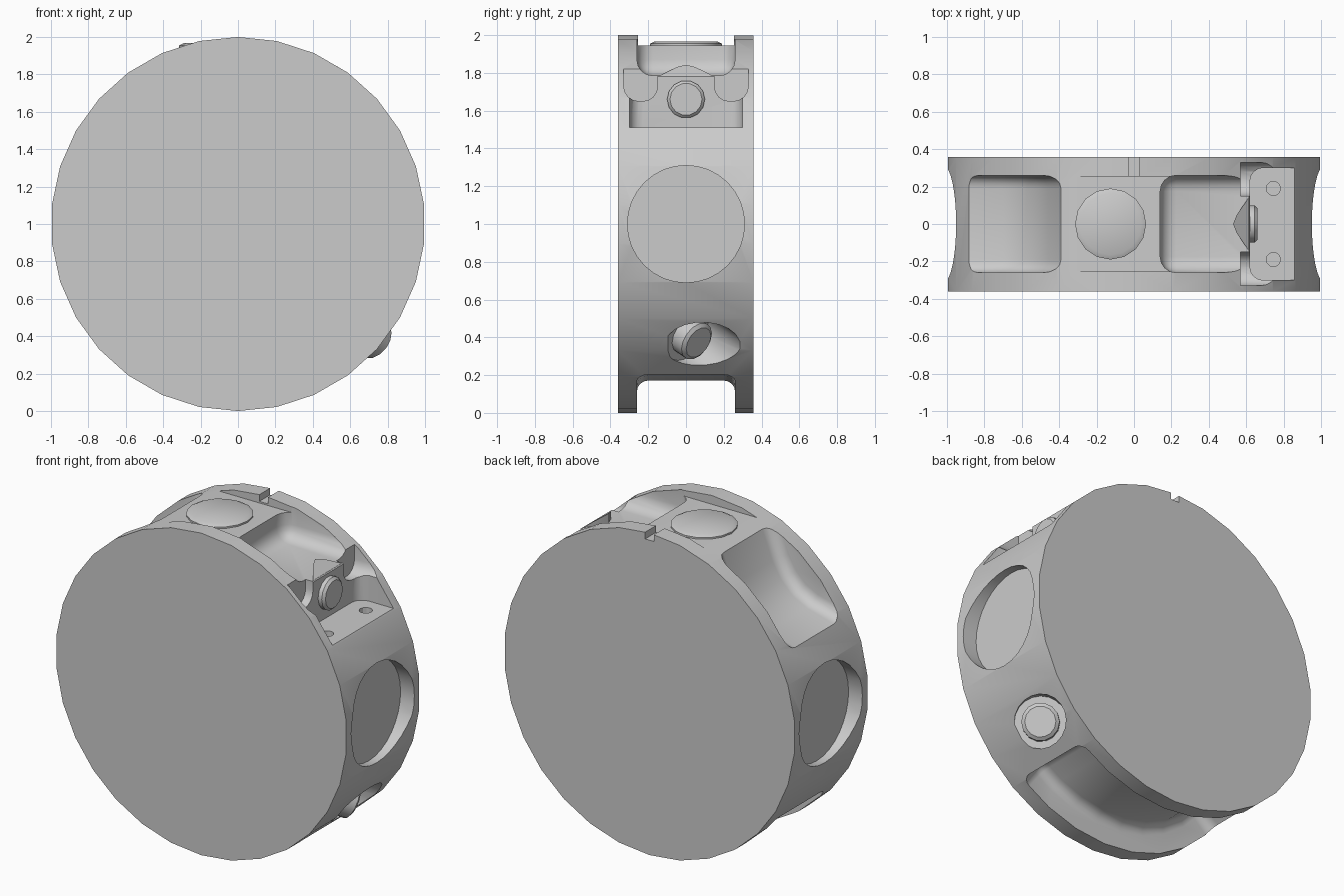
import bpy, bmesh
from math import sin, cos, radians, sqrt
from mathutils import Vector, Matrix

if "Cube" in bpy.data.objects:
    bpy.data.objects.remove(bpy.data.objects["Cube"])

cutters = []


def make(name, bm):
    bmesh.ops.recalc_face_normals(bm, faces=bm.faces)
    me = bpy.data.meshes.new(name)
    bm.to_mesh(me)
    bm.free()
    ob = bpy.data.objects.new(name, me)
    bpy.context.collection.objects.link(ob)
    return ob


def cutter(bm):
    ob = make("cutter", bm)
    ob.hide_render = True
    cutters.append(ob)


def prism(pts, y0, y1):
    """Extrude an x/z profile along y."""
    bm = bmesh.new()
    f = bm.faces.new([bm.verts.new((x, y0, z)) for x, z in pts])
    ext = bmesh.ops.extrude_face_region(bm, geom=[f])["geom"]
    bmesh.ops.translate(bm, vec=(0, y1 - y0, 0),
                        verts=[v for v in ext if isinstance(v, bmesh.types.BMVert)])
    bmesh.ops.recalc_face_normals(bm, faces=bm.faces)
    return bm


def box(x0, x1, y0, y1, z0, z1):
    return prism([(x0, z0), (x1, z0), (x1, z1), (x0, z1)], y0, y1)


def rounded(bm, r, test=lambda e: True, seg=4):
    edges = [e for e in bm.edges if e.calc_face_angle(0) > radians(45) and test(e)]
    bmesh.ops.bevel(bm, geom=edges, offset=r, segments=seg, profile=0.5,
                    affect='EDGES', clamp_overlap=True)
    return bm


def rod(center, axis, sections, n):
    """Stacked round sections [(distance, radius)...] along an axis."""
    bm = bmesh.new()
    m = Matrix.Translation(center) @ Vector(axis).to_track_quat('Z', 'Y').to_matrix().to_4x4()
    rings = [[bm.verts.new(m @ Vector((r * cos(radians(360 * i / n)), r * sin(radians(360 * i / n)), d)))
              for i in range(n)] for d, r in sections]
    for a, b in zip(rings, rings[1:]):
        for i in range(n):
            j = (i + 1) % n
            bm.faces.new((a[i], a[j], b[j], b[i]))
    bm.faces.new(rings[0])
    bm.faces.new(rings[-1])
    return bm


def polar(r, deg):
    """Point on the disc; 0 degrees is the bottom, positive toward +x."""
    return (r * sin(radians(deg)), 1 - r * cos(radians(deg)))


# main disc
body = make("disc_body", prism([polar(1, 12 * k) for k in range(30)], -0.36, 0.358))

# round recesses on both sides
for s in (-1, 1):
    cutter(rod((s * 0.90, 0, 1), (s, 0, 0), [(0, 0.31), (0.4, 0.31)], 32))

# bottom channel following the rim
arc = [-52 + 89 * i / 8 for i in range(9)]
cutter(rounded(prism([polar(0.83, a) for a in arc] + [polar(1.3, a) for a in reversed(arc)],
                     -0.26, 0.26), 0.06))

# upper left pocket
cutter(rounded(prism([(-0.39, 1.92), (-0.46, 1.74), (-0.52, 1.64), (-0.60, 1.56), (-0.70, 1.51),
                      (-0.89, 1.46), (-1.2, 1.46), (-1.2, 2.2), (-0.39, 2.2)],
                     -0.26, 0.26), 0.07,
               lambda e: e.calc_length() < 0.5 and max(v.co.z for v in e.verts) < 2.1))

# top flat and upper right pocket
cutter(box(-0.35, 0.3, -0.253, 0.253, 1.945, 2.2))
cutter(rounded(box(0.14, 0.78, -0.26, 0.26, 1.785, 2.3), 0.085))

# index notch in the back flange
cutter(box(-0.03, 0.03, 0.24, 0.5, 1.955, 2.2))

# stepped mount: ledge, two U slots, two screw holes
cutter(rounded(box(0.62, 1.3, -0.3, 0.3, 1.51, 2.2), 0.07,
               lambda e: abs(e.verts[0].co.x - e.verts[1].co.x) < 0.001
               and abs(e.verts[0].co.y - e.verts[1].co.y) < 0.001
               and e.verts[0].co.x < 0.7))
for s in (-1, 1):
    y = s * 0.24
    cutter(rounded(box(0.57, 1.2, y - 0.09, y + 0.09, 1.65, 2.3), 0.08,
                   lambda e: e.verts[0].co.z < 1.7 and e.verts[1].co.z < 1.7
                   and abs(e.verts[0].co.x - e.verts[1].co.x) > 0.1))
    cutter(rod((0.745, s * 0.19, 1.42), (0, 0, 1), [(0, 0.038), (0.3, 0.038)], 12))

# slanted bore for the lower button
tilt = Vector((0.60, 0.66, -0.44)).normalized()
button_pos = Vector((0.72, 0.04, 0.39))
cutter(rod(button_pos - tilt * 0.05, tilt, [(0, 0.15), (0.7, 0.15)], 20))

# apply all cuts
for c in cutters:
    m = body.modifiers.new("cut", 'BOOLEAN')
    m.operation, m.solver, m.object = 'DIFFERENCE', 'EXACT', c
dg = bpy.context.evaluated_depsgraph_get()
mesh = bpy.data.meshes.new_from_object(body.evaluated_get(dg))
body.modifiers.clear()
body.data = mesh
for c in cutters:
    bpy.data.objects.remove(c)

# pointed ridge between pocket and mount
half = [(0.53, 0), (0.55, 0.05), (0.585, 0.10), (0.619, 0.15)]
outline = half + [(x, -y) for x, y in reversed(half[1:])]
bm = bmesh.new()
low = [bm.verts.new((x, y, 1.70)) for x, y in outline]
top = [bm.verts.new((x, y, 1 + sqrt(0.992 - x * x))) for x, y in outline]
for i in range(len(outline)):
    j = (i + 1) % len(outline)
    bm.faces.new((low[i], low[j], top[j], top[i]))
bm.faces.new(low)
bm.faces.new(top)
make("mount_ridge", bm)

# buttons
make("top_button", rod((-0.125, 0, 1.93), (0, 0, 1), [(0, 0.19), (0.025, 0.19), (0.037, 0.165)], 16))
make("mount_button", rod((0.60, 0, 1.66), (1, 0, 0), [(0, 0.10), (0.045, 0.10), (0.06, 0.085)], 14))
make("lower_button", rod(button_pos, tilt, [(-0.07, 0.108), (0.025, 0.108), (0.04, 0.088)], 14))

# smooth the rounded surfaces, keep hard edges
for ob in bpy.context.collection.objects:
    ob.select_set(True)
bpy.context.view_layer.objects.active = body
bpy.ops.object.shade_smooth_by_angle(angle=radians(28))
